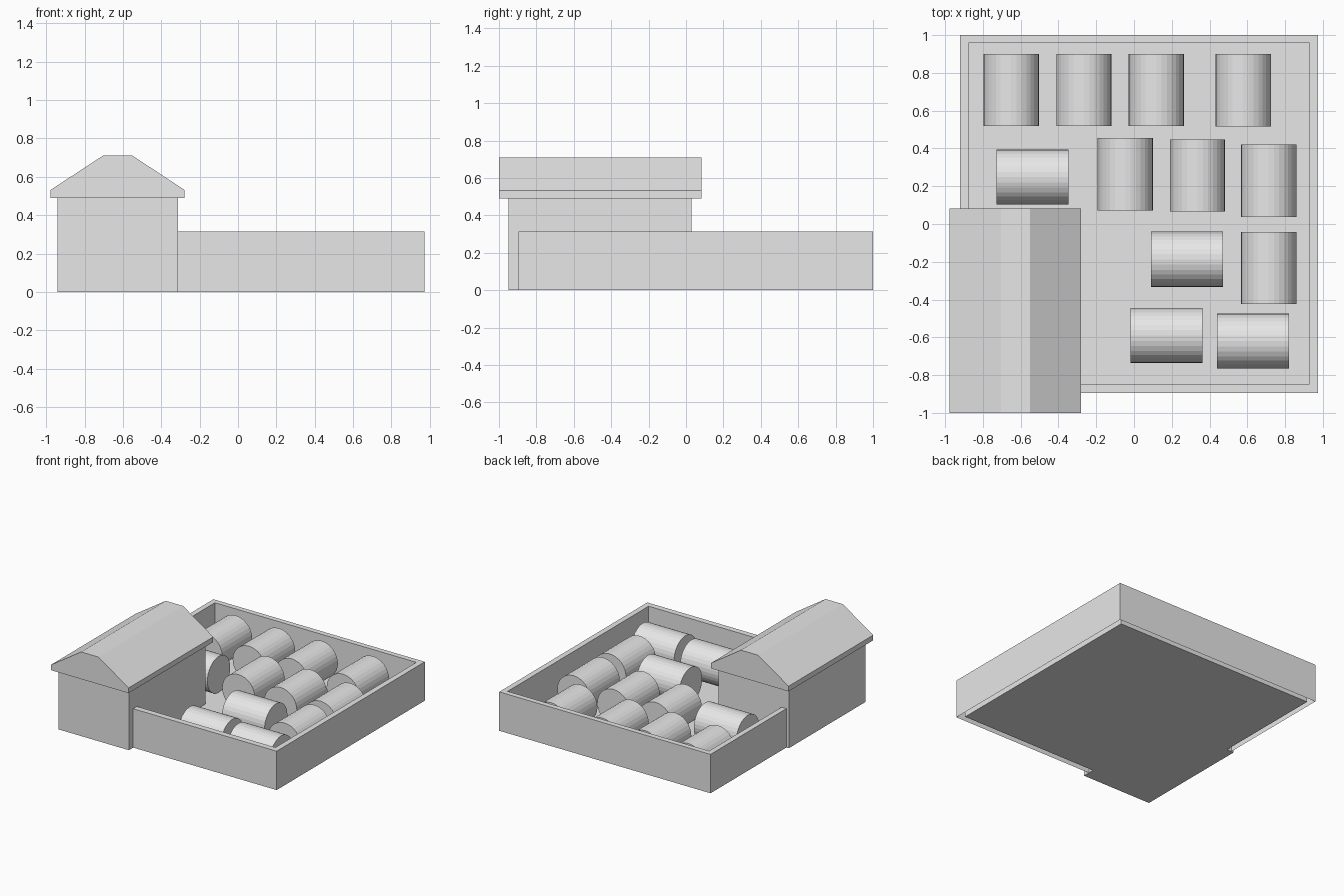
import bpy, bmesh, math
from mathutils import Matrix

cube = bpy.data.objects.get("Cube")
if cube:
    bpy.data.objects.remove(cube, do_unlink=True)

grey = bpy.data.materials.new("light_grey")
grey.use_nodes = True
colour = (0.8, 0.8, 0.8, 1)
grey.diffuse_color = colour
grey.node_tree.nodes["Principled BSDF"].inputs["Base Color"].default_value = colour


def finish(name, bm):
    mesh = bpy.data.meshes.new(name)
    bm.to_mesh(mesh)
    bm.free()
    mesh.materials.append(grey)
    obj = bpy.data.objects.new(name, mesh)
    bpy.context.collection.objects.link(obj)
    return obj


def rectangle(bm, x0, x1, y0, y1, z):
    return [bm.verts.new(p) for p in ((x0, y0, z), (x1, y0, z), (x1, y1, z), (x0, y1, z))]


def prism(name, profile, y0, y1):
    """Extrude a closed x-z profile from y0 to y1."""
    bm = bmesh.new()
    face = bm.faces.new([bm.verts.new((x, y0, z)) for x, z in profile])
    ext = bmesh.ops.extrude_face_region(bm, geom=[face], use_keep_orig=True)
    moved = [v for v in ext["geom"] if isinstance(v, bmesh.types.BMVert)]
    bmesh.ops.translate(bm, verts=moved, vec=(0, y1 - y0, 0))
    bmesh.ops.recalc_face_normals(bm, faces=bm.faces)
    return finish(name, bm)


# Yard: floor and walls folded over the rim, open underneath the walls
WALL = 0.315
outer = (-0.92, 0.973, -0.895, 1.0)
inner = (-0.877, 0.928, -0.847, 0.957)
bm = bmesh.new()
rings = [rectangle(bm, *outer, 0), rectangle(bm, *outer, WALL),
         rectangle(bm, *inner, WALL), rectangle(bm, *inner, 0)]
for low, high in zip(rings, rings[1:]):
    for i in range(4):
        j = (i + 1) % 4
        bm.faces.new((low[i], low[j], high[j], high[i]))
bm.faces.new(rings[-1])
finish("walled_yard", bm)

# Barn body and clipped gable roof
EAVE = 0.49
prism("barn_body", [(-0.942, 0), (-0.312, 0), (-0.312, EAVE), (-0.942, EAVE)], -0.95, 0.03)
prism("barn_roof", [(-0.977, EAVE), (-0.28, EAVE), (-0.28, 0.532), (-0.55, 0.71),
                    (-0.705, 0.71), (-0.977, 0.532)], -1.0, 0.083)

# Round bales lying on the yard floor, by centre and axis
RADIUS, LENGTH = 0.146, 0.382
bales = {
    "Y": [(-0.65, 0.71), (-0.265, 0.71), (0.118, 0.71), (0.578, 0.708), (-0.046, 0.263),
          (0.336, 0.256), (0.713, 0.229), (0.713, -0.233)],
    "X": [(-0.537, 0.248), (0.28, -0.187), (0.172, -0.59), (0.63, -0.62)],
}
for axis, centres in bales.items():
    for n, (x, y) in enumerate(centres, 1):
        bm = bmesh.new()
        turn = Matrix.Rotation(math.pi / 2, 4, "X" if axis == "Y" else "Y")
        bmesh.ops.create_cone(bm, cap_ends=True, segments=32, radius1=RADIUS,
                              radius2=RADIUS, depth=LENGTH, matrix=turn)
        bale = finish(f"bale_along_{axis.lower()}_{n}", bm)
        bale.location = (x, y, RADIUS + 0.002)
